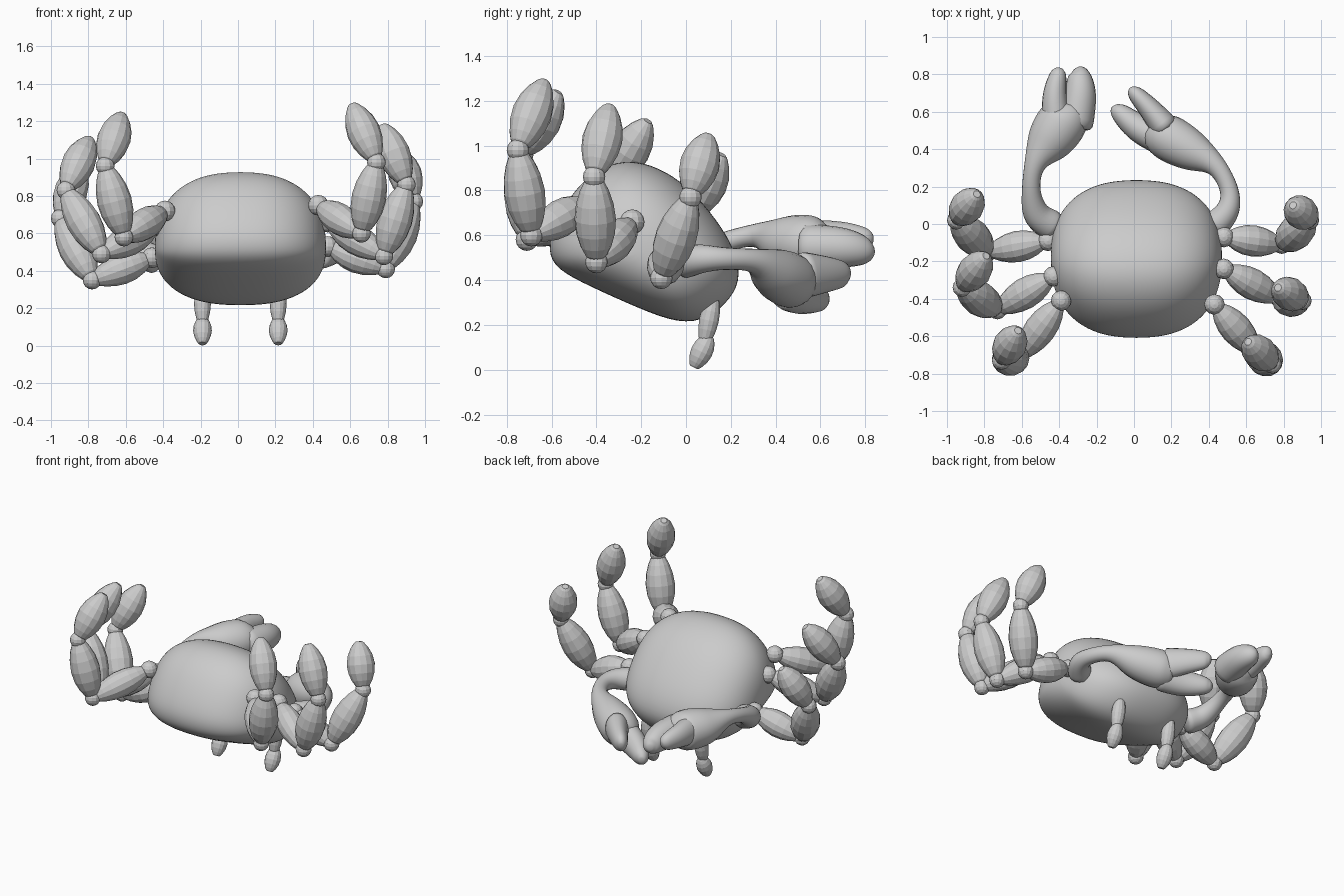
import bpy, bmesh, math
from mathutils import Vector

if "Cube" in bpy.data.objects:
    bpy.data.objects.remove(bpy.data.objects["Cube"])


def finish(name, bm, subsurf=0, smooth=False):
    bmesh.ops.recalc_face_normals(bm, faces=bm.faces)
    me = bpy.data.meshes.new(name)
    bm.to_mesh(me)
    bm.free()
    ob = bpy.data.objects.new(name, me)
    bpy.context.collection.objects.link(ob)
    if smooth:
        for p in me.polygons:
            p.use_smooth = True
    if subsurf:
        m = ob.modifiers.new("Subsurf", 'SUBSURF')
        m.levels = m.render_levels = subsurf
    return ob


def loft(bm, rings):
    loops = [[bm.verts.new(p) for p in r] for r in rings]
    n = len(loops[0])
    for a, b in zip(loops, loops[1:]):
        for i in range(n):
            j = (i + 1) % n
            bm.faces.new((a[i], a[j], b[j], b[i]))
    bm.faces.new(loops[0])
    bm.faces.new(loops[-1][::-1])


def smooth_path(keys, steps=3):
    """Catmull-Rom curve through (x, y, z, radius) keys."""
    k = [Vector(p) for p in keys]
    k = [2 * k[0] - k[1]] + k + [2 * k[-1] - k[-2]]
    out = []
    for a, b, c, d in zip(k, k[1:], k[2:], k[3:]):
        for s in range(steps):
            t = s / steps
            out.append(.5 * (2 * b + (c - a) * t + (2 * a - 5 * b + 4 * c - d) * t ** 2
                             + (3 * b - a - 3 * c + d) * t ** 3))
    return out + [k[-2]]


def tube(name, keys, flat=1.0, n=10):
    """Tapered smooth tube; flat = height / width of its section."""
    path = smooth_path(keys)
    pts = [p.to_3d() for p in path]
    rings = []
    for i, p in enumerate(path):
        t = (pts[min(i + 1, len(pts) - 1)] - pts[max(i - 1, 0)]).normalized()
        side = t.cross(Vector((0, 0, 1))).normalized()
        up = side.cross(t)
        r = 1.05 * p[3]
        rings.append([pts[i] + side * r * math.cos(k * math.tau / n)
                      + up * r * flat * math.sin(k * math.tau / n) for k in range(n)])
    bm = bmesh.new()
    loft(bm, rings)
    finish(name, bm, 1, True)


def spindle(bm, a, b, r, tip=.38, n=14):
    """Blunt-ended faceted limb segment from a to b."""
    q = (b - a).to_track_quat('Z', 'Y')
    rings = []
    for i in range(9):
        t = .5 - .5 * math.cos(math.pi * i / 8)
        end = .38 + (tip - .38) * t
        f = r * (end + (1 - end) * math.sin(math.pi * t ** .95) ** .75 if 0 < i < 8 else end)
        rings.append([a + q @ Vector((f * math.cos(k * math.tau / n),
                                      f * math.sin(k * math.tau / n), t * (b - a).length))
                      for k in range(n)])
    loft(bm, rings)


def ball(bm, c, r):
    v = bmesh.ops.create_uvsphere(bm, u_segments=12, v_segments=8, radius=r)['verts']
    bmesh.ops.translate(bm, verts=v, vec=c)


# Body shell: tilted side profile (y, z), scaled across the width
prof = [(-.61, .53), (-.58, .45), (-.42, .37), (-.22, .28), (-.03, .205), (.1, .23),
        (.2, .32), (.245, .42), (.205, .56), (.11, .7), (0, .82), (-.12, .9),
        (-.27, .94), (-.42, .88), (-.525, .76), (-.6, .62)]
cy, cz, e = -.18, .56, 2 / 2.4
bm = bmesh.new()
rings = []
for i in range(-7, 8):
    t = math.radians(i * 12)
    x = .46 * math.copysign(abs(math.sin(t)) ** e, i)
    s = 1.015 * math.cos(t) ** e
    rings.append([(x + .013, cy + (y - cy) * s, cz - .04 * (1 - s) + (z - cz) * s)
                  for y, z in prof])
loft(bm, rings)
finish("body", bm, 2, True)


# Legs: three segments with ball joints at hip, knee and ankle
def leg(name, *joints):
    h, k, a, t = map(Vector, joints)
    bm = bmesh.new()
    spindle(bm, h.lerp(k, .07), h.lerp(k, .96), .084)
    spindle(bm, k.lerp(a, .05), k.lerp(a, .97), .093)
    spindle(bm, a.lerp(t, .06), t, .09, .22)
    for c, r in ((h, .055), (k, .05), (a, .05)):
        ball(bm, c, r)
    finish(name, bm)


leg("right_front_leg", (.48, -.07, .53), (.79, -.11, .41), (.94, .02, .77), (.85, .1, 1.05))
leg("right_middle_leg", (.48, -.24, .66), (.78, -.4, .48), (.90, -.41, .86), (.77, -.34, 1.18))
leg("right_back_leg", (.43, -.43, .75), (.66, -.69, .60), (.74, -.75, .98), (.61, -.63, 1.29))
leg("left_front_leg", (-.46, -.09, .47), (-.78, -.15, .35), (-.95, .02, .68), (-.84, .16, .96))
leg("left_middle_leg", (-.43, -.28, .64), (-.73, -.46, .49), (-.92, -.34, .83), (-.79, -.17, 1.11))
leg("left_back_leg", (-.39, -.41, .72), (-.61, -.71, .58), (-.71, -.73, .96), (-.62, -.57, 1.24))

# Left claw: arm with palm, then two fingers
tube("left_claw_arm", [(-.42, -.02, .45, .085), (-.52, .05, .5, .075), (-.55, .18, .57, .05),
                       (-.53, .32, .6, .058), (-.455, .44, .57, .125), (-.37, .57, .56, .135),
                       (-.36, .65, .56, .07)], .95)
tube("left_claw_outer_finger", [(-.41, .5, .57, .085), (-.425, .68, .585, .066),
                                (-.405, .8, .58, .045), (-.397, .835, .575, .015)], 1.2)
tube("left_claw_inner_finger", [(-.32, .5, .55, .1), (-.288, .69, .545, .088),
                                (-.295, .8, .53, .06), (-.31, .835, .53, .018)], 1.05)

# Right claw
tube("right_claw_arm", [(.42, -.02, .48, .08), (.5, .07, .495, .065), (.51, .18, .495, .05),
                        (.44, .31, .485, .056), (.31, .39, .435, .11), (.17, .47, .395, .125),
                        (.1, .53, .375, .08)], 1)
tube("right_claw_lower_finger", [(.18, .44, .37, .09), (.03, .51, .335, .078),
                                 (-.08, .6, .315, .05), (-.105, .635, .31, .018)], 1.15)
tube("right_claw_upper_finger", [(.18, .5, .42, .08), (.08, .62, .425, .06),
                                 (.005, .7, .425, .042), (-.015, .73, .42, .015)], 1.4)

# Eye stalks hanging below the front edge
for side, x in (("left", -.19), ("right", .215)):
    bm = bmesh.new()
    spindle(bm, Vector((x, .125, .33)), Vector((x, .08, .11)), .045)
    spindle(bm, Vector((x, .105, .15)), Vector((x, .035, .01)), .05)
    finish(side + "_eye", bm)
